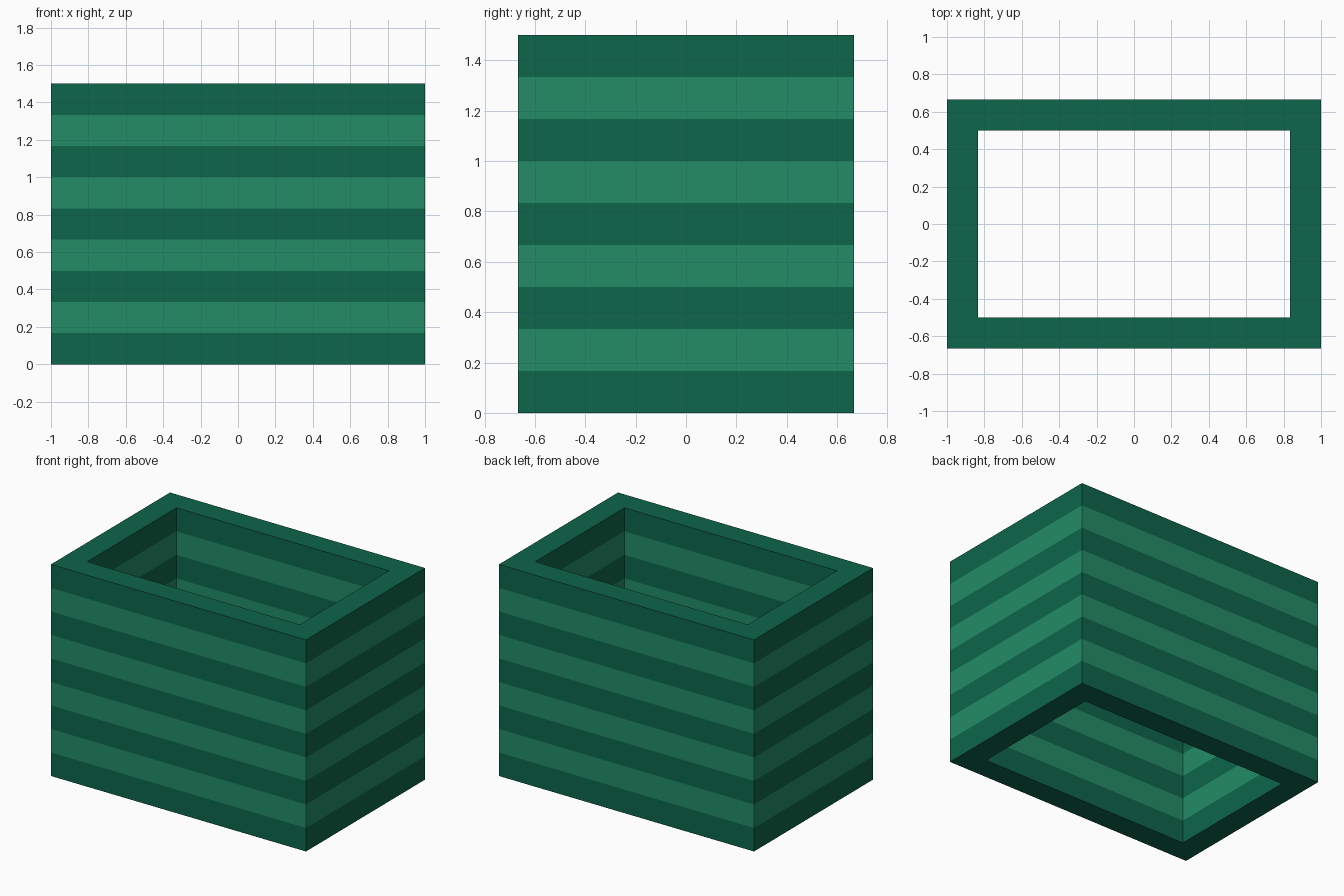
import bpy, bmesh

if "Cube" in bpy.data.objects:
    bpy.data.objects.remove(bpy.data.objects["Cube"])

LAYERS, STEP = 9, 1 / 6          # nine equal courses, total height 1.5
OUTER, INNER = (1.0, 2 / 3), (5 / 6, 0.5)


def material(name, rgb):
    m = bpy.data.materials.new(name)
    m.diffuse_color = (*rgb, 1)
    m.use_nodes = True
    m.node_tree.nodes["Principled BSDF"].inputs["Base Color"].default_value = m.diffuse_color
    return m


dark = material("dark green", (0.004, 0.133, 0.0685))
light = material("light green", (0.0168, 0.262, 0.136))

bm = bmesh.new()


def ring(half, z):
    return [bm.verts.new((sx * half[0], sy * half[1], z))
            for sx, sy in ((-1, -1), (1, -1), (1, 1), (-1, 1))]


def bridge(a, b, mat):
    for i in range(4):
        j = (i + 1) % 4
        bm.faces.new((a[i], a[j], b[j], b[i])).material_index = mat


# Striped outer and inner walls, alternating colour by course
outer = [ring(OUTER, k * STEP) for k in range(LAYERS + 1)]
inner = [ring(INNER, k * STEP) for k in range(LAYERS + 1)]
for k in range(LAYERS):
    bridge(outer[k], outer[k + 1], k % 2)
    bridge(inner[k + 1], inner[k], k % 2)

# Top and bottom rims
bridge(outer[-1], inner[-1], 0)
bridge(inner[0], outer[0], 0)
bmesh.ops.recalc_face_normals(bm, faces=bm.faces)

mesh = bpy.data.meshes.new("striped_walls")
bm.to_mesh(mesh)
bm.free()
mesh.materials.append(dark)
mesh.materials.append(light)
bpy.context.collection.objects.link(bpy.data.objects.new("striped_walls", mesh))
